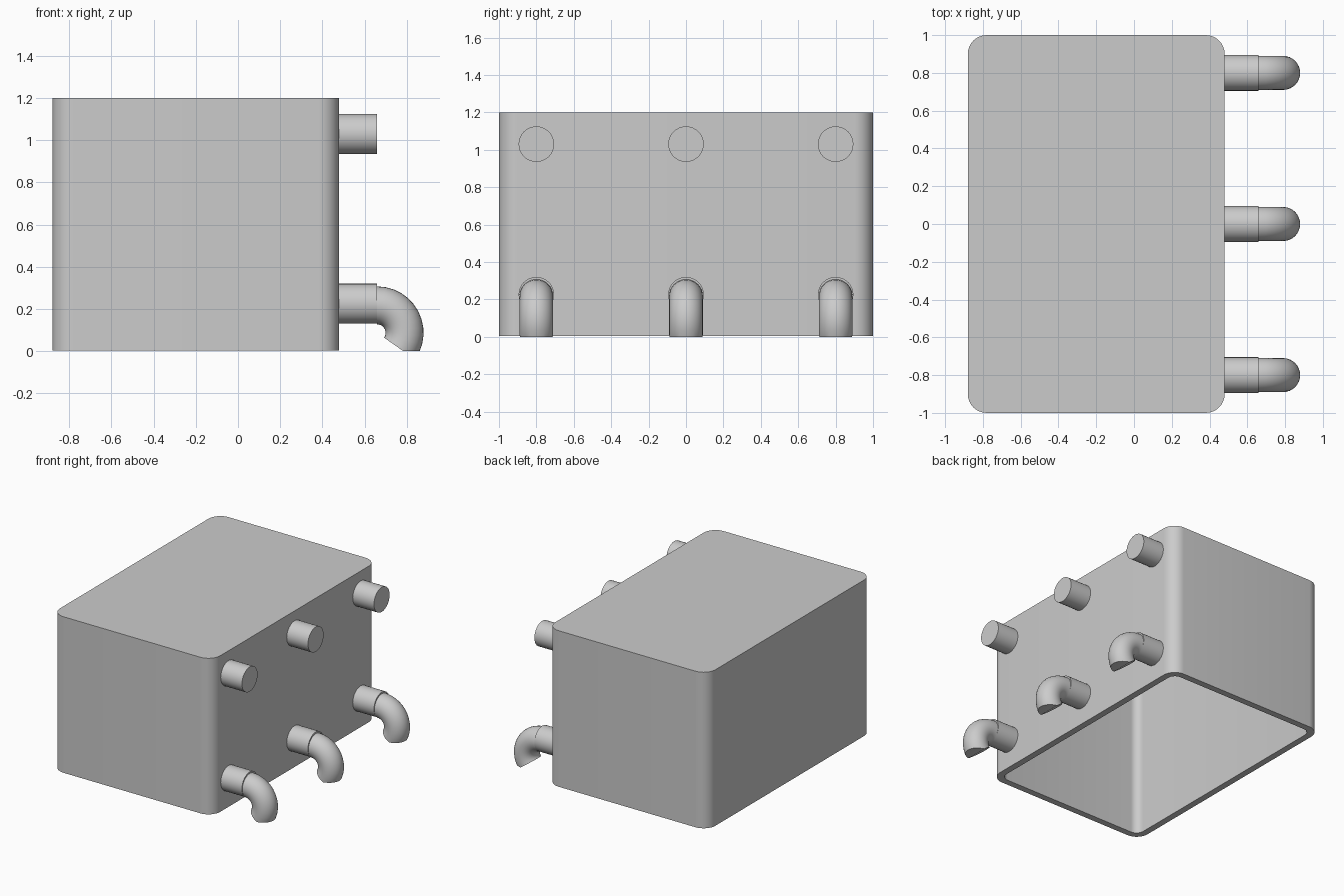
import bpy, bmesh, math
from mathutils import Vector, Matrix

cube = bpy.data.objects.get("Cube")
if cube:
    bpy.data.objects.remove(cube, do_unlink=True)

grey = bpy.data.materials.new("plain grey")
grey.use_nodes = True
GREY = (0.6, 0.6, 0.6, 1)
grey.diffuse_color = GREY
grey.node_tree.nodes["Principled BSDF"].inputs["Base Color"].default_value = GREY

X0, X1, HEIGHT, WALL = -0.88, 0.48, 1.2, 0.05
SIDES = 32


def finish(name, bm):
    bmesh.ops.recalc_face_normals(bm, faces=bm.faces)
    mesh = bpy.data.meshes.new(name)
    bm.to_mesh(mesh)
    bm.free()
    obj = bpy.data.objects.new(name, mesh)
    bpy.context.collection.objects.link(obj)
    mesh.materials.append(grey)
    bpy.ops.object.select_all(action='DESELECT')
    obj.select_set(True)
    bpy.context.view_layer.objects.active = obj
    bpy.ops.object.shade_smooth_by_angle(angle=math.radians(35))
    return obj


def rounded_ring(bm, inset, radius, z, steps=8):
    """Vertices of a rounded rectangle, inset from the box outline."""
    cx, hx, hy = (X0 + X1) / 2, (X1 - X0) / 2 - inset, 1 - inset
    ring = []
    for corner, (sx, sy) in enumerate([(1, 1), (-1, 1), (-1, -1), (1, -1)]):
        for i in range(steps + 1):
            a = (corner + i / steps) * math.pi / 2
            ring.append(bm.verts.new((cx + sx * (hx - radius) + radius * math.cos(a),
                                      sy * (hy - radius) + radius * math.sin(a), z)))
    return ring


def bridge(bm, a, b):
    for i in range(len(a)):
        j = (i + 1) % len(a)
        bm.faces.new((a[i], a[j], b[j], b[i]))


def loft(bm, rings):
    """Closed skin through a list of rings."""
    for a, b in zip(rings, rings[1:]):
        bridge(bm, a, b)
    bm.faces.new(rings[0])
    bm.faces.new(rings[-1])


def pipe_ring(bm, centre, angle, radius):
    """Circle across a path that heads along +x, turned downward by angle."""
    up = Vector((math.sin(angle), 0, math.cos(angle)))
    return [bm.verts.new(centre + radius * (math.cos(t) * up + math.sin(t) * Vector((0, 1, 0))))
            for t in (2 * math.pi * i / SIDES for i in range(SIDES))]


def stub(name, y, z):
    bm = bmesh.new()
    loft(bm, [pipe_ring(bm, Vector((x, y, z)), 0, 0.095) for x in (X1 - WALL / 2, 0.66)])
    return finish(name, bm)


def elbow(name, y):
    """Down-turned bend, trimmed flat at the ground."""
    bm = bmesh.new()
    pivot, bend, steps = Vector((0.66, y, 0.087)), 0.13, 12
    rings = []
    for i in range(steps + 1):
        a = math.radians(125) * i / steps
        centre = pivot + bend * Vector((math.sin(a), 0, math.cos(a)))
        rings.append(pipe_ring(bm, centre, a, 0.09))
    loft(bm, rings)
    cut = bmesh.ops.bisect_plane(bm, geom=bm.verts[:] + bm.edges[:] + bm.faces[:],
                                 plane_co=(0, 0, 0), plane_no=(0, 0, 1), clear_inner=True)
    rim = [e for e in cut["geom_cut"] if isinstance(e, bmesh.types.BMEdge)]
    bmesh.ops.holes_fill(bm, edges=rim, sides=0)
    return finish(name, bm)


# Hollow cover, open underneath
bm = bmesh.new()
loft(bm, [rounded_ring(bm, 0, 0.1, HEIGHT),
          rounded_ring(bm, 0, 0.1, 0.003),
          rounded_ring(bm, WALL, 0.06, 0.003),
          rounded_ring(bm, WALL, 0.06, HEIGHT - WALL)])
finish("box_cover", bm)

# Three inlets above, three bent outlets below
for side, y in (("front", -0.8), ("middle", 0), ("back", 0.8)):
    stub("upper_pipe_" + side, y, 1.03)
    stub("lower_pipe_" + side, y, 0.225)
    elbow("pipe_elbow_" + side, y)
